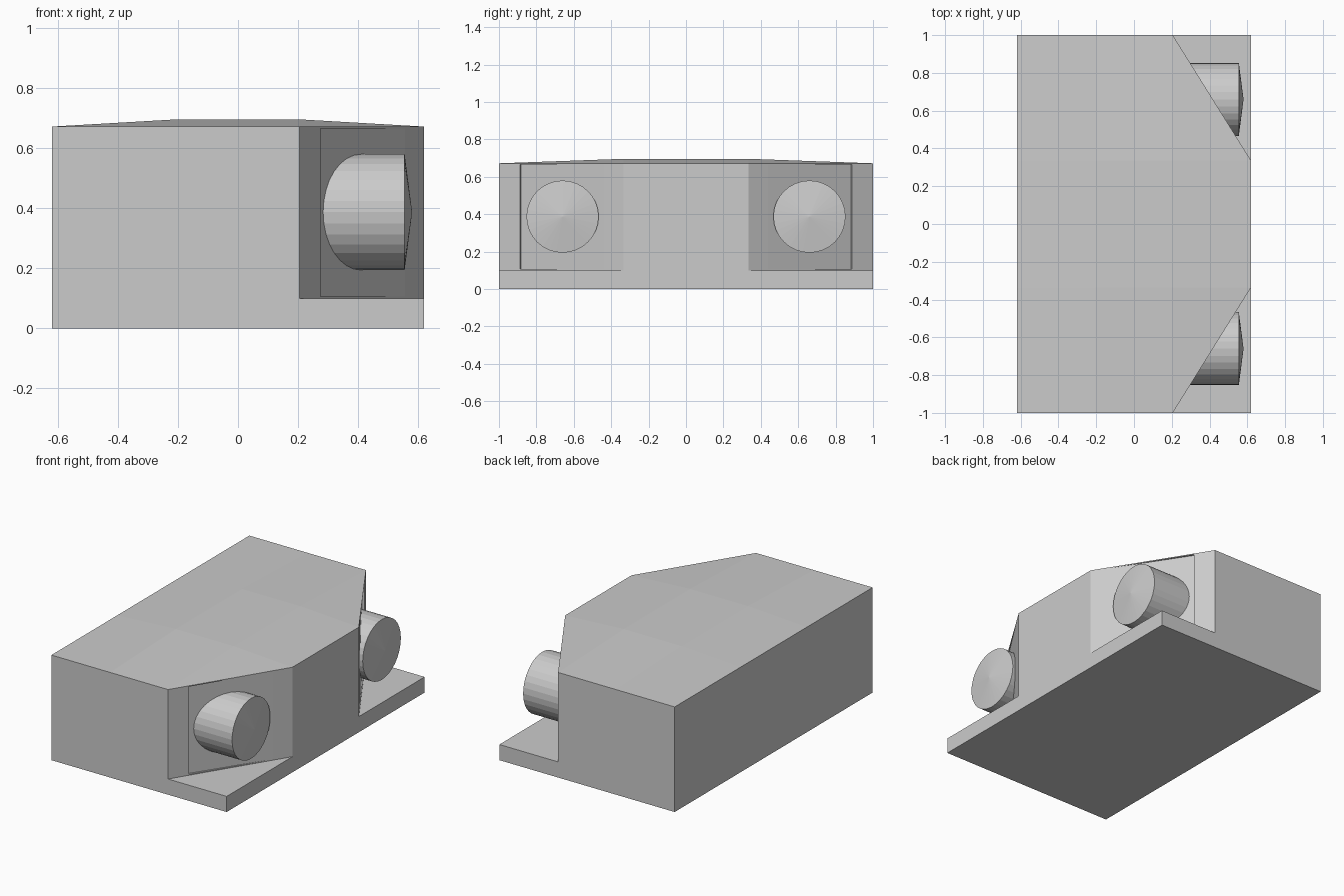
import bpy, bmesh, math
from mathutils import Vector

if "Cube" in bpy.data.objects:
    bpy.data.objects.remove(bpy.data.objects["Cube"])

X, Y = 0.62, 1.0            # half sizes
CX, CY = 0.205, 0.335       # corner cut ends at (CX, +-Y) and (X, +-CY)
LEDGE, WALL, CROWN = 0.10, 0.672, 0.696
A, B = Vector((CX, -Y, 0)), Vector((X, -CY, 0))   # front corner cut line
INWARD = Vector((-(B.y - A.y), B.x - A.x, 0)).normalized()


def make(name, faces):
    """Mesh object from coordinate faces, welded and with outward normals."""
    bm = bmesh.new()
    for f in faces:
        bm.faces.new([bm.verts.new(c) for c in f])
    bmesh.ops.remove_doubles(bm, verts=bm.verts, dist=1e-5)
    bmesh.ops.recalc_face_normals(bm, faces=bm.faces)
    me = bpy.data.meshes.new(name)
    bm.to_mesh(me)
    bm.free()
    ob = bpy.data.objects.new(name, me)
    bpy.context.collection.objects.link(ob)
    return ob


def mirror_y(face):
    return [(x, -y, z) for x, y, z in face]


def on_cut(t, z, depth=0.0):
    """Point on the slanted corner wall."""
    p = A.lerp(B, t) + INWARD * depth
    return (p.x, p.y, z)


# Corner pieces of the housing, front half, then mirrored
half = [
    # end wall with the step down to the ledge
    [(-X, -Y, 0), (X, -Y, 0), (X, -Y, LEDGE), (CX, -Y, LEDGE), (CX, -Y, WALL), (-X, -Y, WALL)],
    # ledge top
    [(CX, -Y, LEDGE), (X, -Y, LEDGE), (X, -CY, LEDGE)],
    # crowned roof panels
    [(-X, -Y, WALL), (-CX, -Y, WALL), (-CX, -CY, CROWN), (-X, -CY, WALL)],
    [(-CX, -Y, WALL), (CX, -Y, WALL), (CX, -CY, CROWN), (-CX, -CY, CROWN)],
    [(CX, -Y, WALL), (X, -CY, WALL), (CX, -CY, CROWN)],
]
# Slanted wall with a tapered shallow recess
outer = [on_cut(0, LEDGE), on_cut(1, LEDGE), on_cut(1, WALL), on_cut(0, WALL)]
T0, T1, Z0, Z1, D = 0.168, 0.845, 0.106, 0.666, 0.012
rim = [on_cut(T0, Z0), on_cut(T1, Z0), on_cut(T1, Z1), on_cut(T0, Z1)]
low, high = on_cut(T0, Z0, D), on_cut(T0, Z1, D)
half += [[outer[i], outer[(i + 1) % 4], rim[(i + 1) % 4], rim[i]] for i in range(4)]
half += [[low, rim[1], rim[2], high], [rim[0], low, high, rim[3]],
         [rim[0], rim[1], low], [rim[3], high, rim[2]]]

middle = [
    [(-X, -Y, 0), (-X, Y, 0), (X, Y, 0), (X, -Y, 0)],
    [(-X, -Y, 0), (-X, Y, 0), (-X, Y, WALL), (-X, CY, WALL), (-X, -CY, WALL), (-X, -Y, WALL),
     (-X, -Y, WALL)][:6],
    [(X, -Y, 0), (X, Y, 0), (X, Y, LEDGE), (X, CY, LEDGE), (X, CY, WALL),
     (X, -CY, WALL), (X, -CY, LEDGE), (X, -Y, LEDGE)],
    [(-X, -CY, WALL), (-CX, -CY, CROWN), (-CX, CY, CROWN), (-X, CY, WALL)],
    [(-CX, -CY, CROWN), (CX, -CY, CROWN), (CX, CY, CROWN), (-CX, CY, CROWN)],
    [(CX, -CY, CROWN), (X, -CY, WALL), (X, CY, WALL), (CX, CY, CROWN)],
]
make("housing", half + [mirror_y(f) for f in half] + middle)

# Lamps: barrels along x, back end trimmed to the slanted wall, shallow cone in front
N, R, LY, LZ = 32, 0.193, -0.66, 0.387
ring = [(LY + R * math.cos(2 * math.pi * i / N), LZ + R * math.sin(2 * math.pi * i / N))
        for i in range(N)]
slope = (X - CX) / (Y - CY)
back = [(CX + (y + Y) * slope - 0.02, y, z) for y, z in ring]
front = [(0.555, y, z) for y, z in ring]
lamp = [back[::-1]]
for i in range(N):
    j = (i + 1) % N
    lamp += [[back[i], back[j], front[j], front[i]], [front[i], front[j], (0.58, LY, LZ)]]
make("front_lamp", lamp)
make("back_lamp", [mirror_y(f) for f in lamp])
